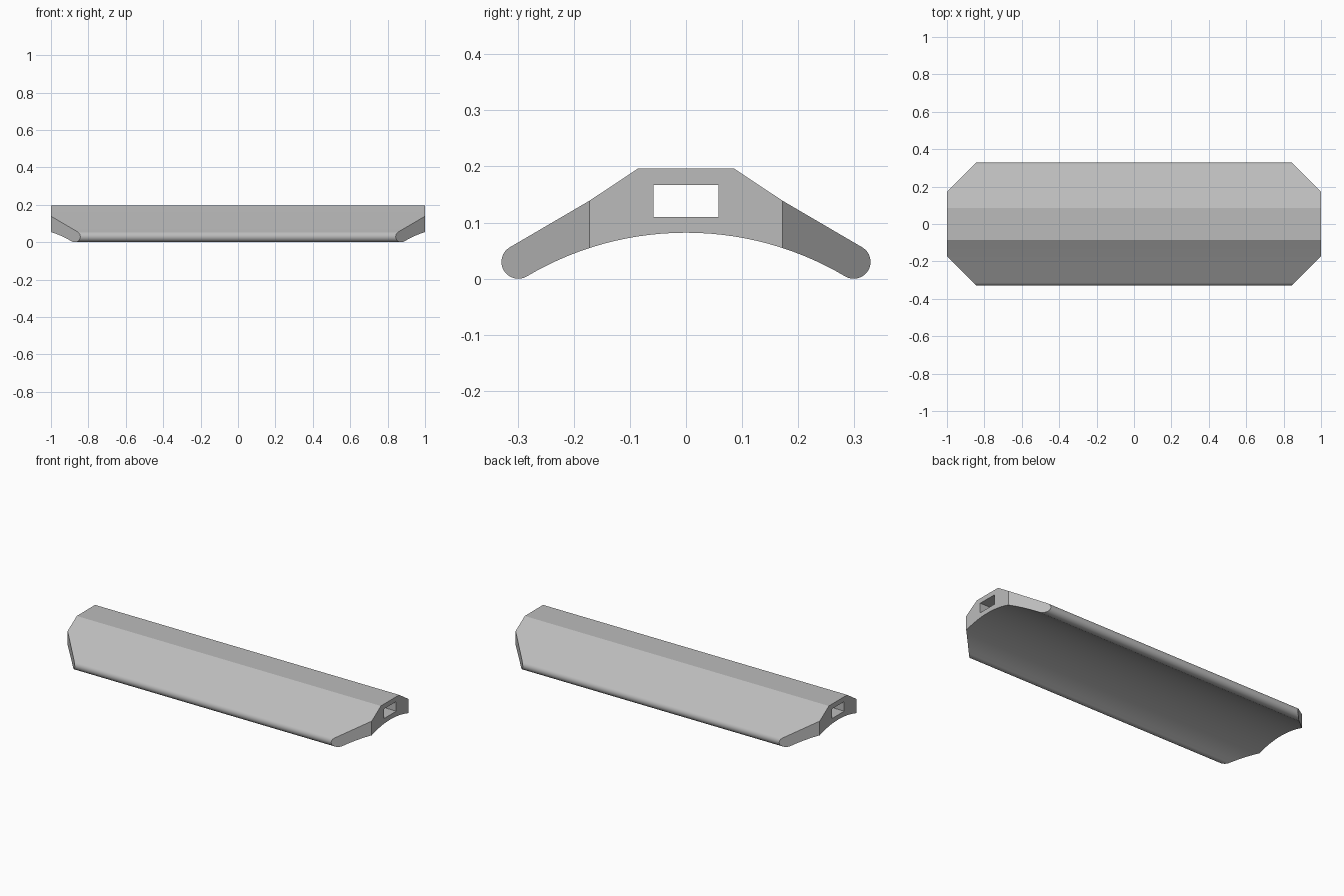
import bpy, bmesh
from math import sin, cos, asin, radians, degrees
from mathutils import Vector

cube = bpy.data.objects.get("Cube")
if cube:
    bpy.data.objects.remove(cube, do_unlink=True)

HALF_LEN = 1.0
EDGE_Y, EDGE_R = 0.299, 0.03     # rounded long edges
BOTTOM_Z, ARCH_R = 0.082, 0.556  # hollow underside
CORNER_Y = 0.172                 # where the corner cuts start

grey = bpy.data.materials.new("plain grey")
grey.use_nodes = True
colour = (0.5, 0.5, 0.5, 1)
grey.diffuse_color = colour
grey.node_tree.nodes["Principled BSDF"].inputs["Base Color"].default_value = colour


def half_profile():
    """Right half of the cross-section, from the top flat down to the underside."""
    pts = [(0.086, 0.196), (CORNER_Y, 0.139)]
    tilt = asin(EDGE_Y / (ARCH_R + EDGE_R))
    start, end = radians(60), -radians(90) - tilt
    steps = 16
    for i in range(steps + 1):
        a = start + (end - start) * i / steps
        pts.append((EDGE_Y + EDGE_R * cos(a), EDGE_R + EDGE_R * sin(a)))
    steps = 14
    for i in range(1, steps):
        a = tilt * (1 - i / steps)
        pts.append((ARCH_R * sin(a), BOTTOM_Z - ARCH_R + ARCH_R * cos(a)))
    return pts


# Body: extruded cross-section
half = half_profile()
outline = half + [(0, BOTTOM_Z)] + [(-y, z) for y, z in reversed(half)]
bm = bmesh.new()
face = bm.faces.new([bm.verts.new((-HALF_LEN, y, z)) for y, z in outline])
ext = bmesh.ops.extrude_face_region(bm, geom=[face], use_keep_orig=True)
moved = [g for g in ext["geom"] if isinstance(g, bmesh.types.BMVert)]
bmesh.ops.translate(bm, verts=moved, vec=(2 * HALF_LEN, 0, 0))

# Diagonal cuts at the four corners, closed with flat faces
for sx in (-1, 1):
    for sy in (-1, 1):
        cut = bmesh.ops.bisect_plane(
            bm, geom=bm.verts[:] + bm.edges[:] + bm.faces[:], dist=1e-5,
            plane_co=(sx * HALF_LEN, sy * CORNER_Y, 0),
            plane_no=Vector((sx, sy, 0)).normalized(), clear_outer=True)
        rim = [e for e in bm.edges if e.is_boundary]
        bmesh.ops.edgenet_fill(bm, edges=rim)
bmesh.ops.recalc_face_normals(bm, faces=bm.faces[:])
mesh = bpy.data.meshes.new("body")
bm.to_mesh(mesh)
bm.free()
mesh.materials.append(grey)
body = bpy.data.objects.new("body", mesh)
bpy.context.collection.objects.link(body)

# Rectangular slot through the whole length
bpy.ops.mesh.primitive_cube_add(size=1, location=(0, 0, 0.1385))
slot = bpy.context.object
slot.name = "slot_cutter"
slot.scale = (2.2, 0.116, 0.057)
slot.hide_render = True
slot.data.materials.append(grey)
mod = body.modifiers.new("slot", 'BOOLEAN')
mod.operation, mod.solver, mod.object = 'DIFFERENCE', 'EXACT', slot

bpy.ops.object.select_all(action='DESELECT')
body.select_set(True)
bpy.context.view_layer.objects.active = body
bpy.ops.object.modifier_apply(modifier="slot")
bpy.data.objects.remove(slot, do_unlink=True)
bpy.ops.object.shade_smooth_by_angle(angle=radians(25))
